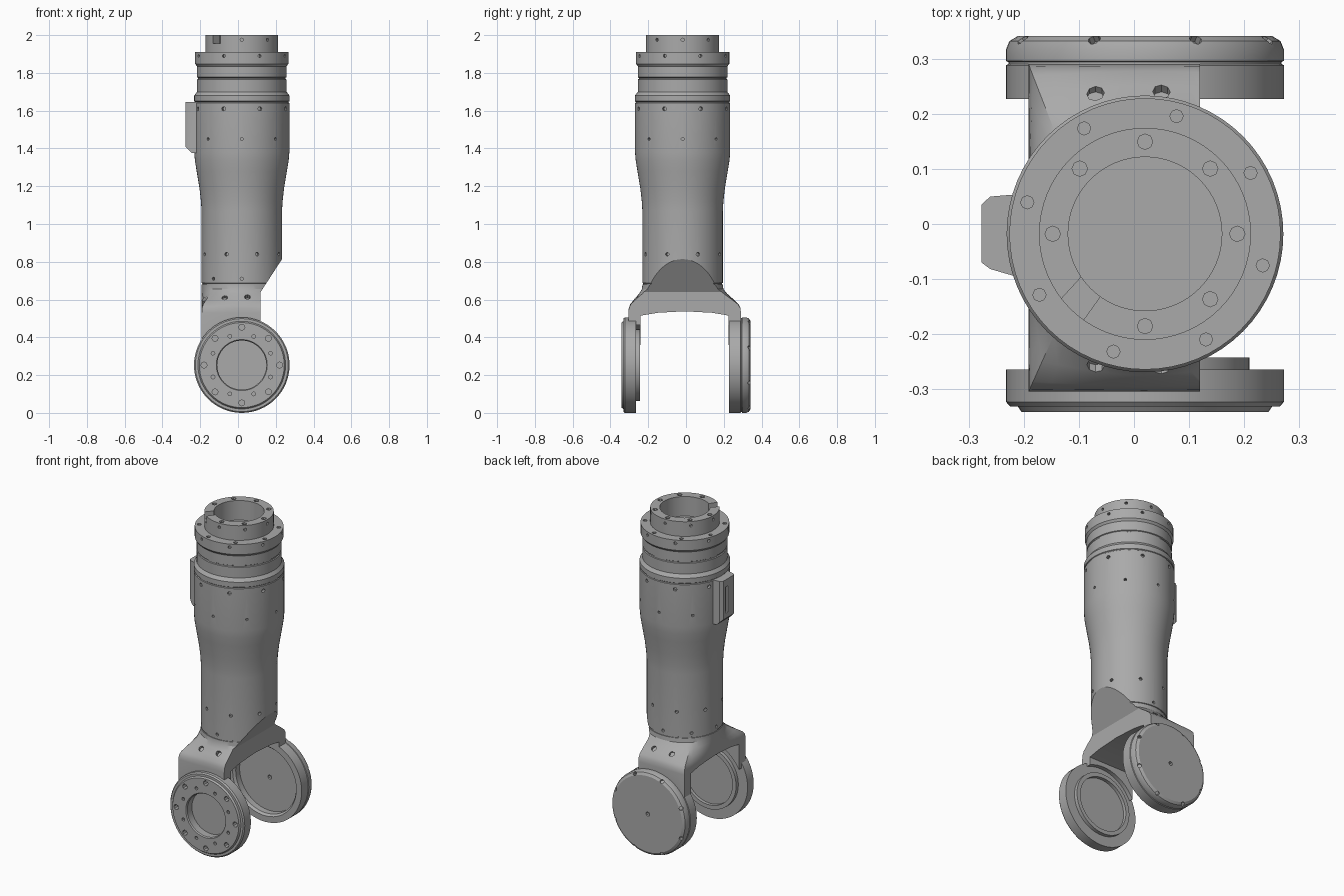
import bpy, bmesh, math
from mathutils import Vector

if "Cube" in bpy.data.objects:
    bpy.data.objects.remove(bpy.data.objects["Cube"])

CX, CY, CZ = 0.02, -0.018, 0.253      # column axis (x, y) and hinge axis height
SEG = 64

grey = bpy.data.materials.new("machine_grey")
grey.diffuse_color = (0.4, 0.4, 0.4, 1)
grey.use_nodes = True
grey.node_tree.nodes["Principled BSDF"].inputs["Base Color"].default_value = grey.diffuse_color


def make(name, bm):
    bmesh.ops.recalc_face_normals(bm, faces=bm.faces)
    me = bpy.data.meshes.new(name)
    bm.to_mesh(me)
    bm.free()
    me.materials.append(grey)
    ob = bpy.data.objects.new(name, me)
    bpy.context.collection.objects.link(ob)
    return ob


def skin(bm, rings):
    """Join rings of points (a one-point ring is a pole)."""
    vs = [[bm.verts.new(p) for p in ring] for ring in rings]
    for a, b in zip(vs, vs[1:]):
        n = max(len(a), len(b))
        for i in range(n):
            j = (i + 1) % n
            if len(a) == 1:
                bm.faces.new((a[0], b[i], b[j]))
            elif len(b) == 1:
                bm.faces.new((a[i], a[j], b[0]))
            else:
                bm.faces.new((a[i], a[j], b[j], b[i]))
    return vs


def lathe(name, profile, axis):
    """Revolve (radius, height) points about the column (Z) or hinge (Y)."""
    rings = []
    for r, h in profile:
        ring = []
        for k in range(SEG if r > 0 else 1):
            a = 2 * math.pi * k / SEG
            u, v = r * math.cos(a), r * math.sin(a)
            ring.append((CX + u, CY + v, h) if axis == 'Z' else (CX + u, h, CZ + v))
        rings.append(ring)
    bm = bmesh.new()
    skin(bm, rings)
    return make(name, bm)


def prism(name, pts, axis, lo, hi):
    """Extrude a 2D outline along an axis."""
    place = {'X': lambda a, b, h: (h, a, b), 'Y': lambda a, b, h: (a, h, b),
             'Z': lambda a, b, h: (a, b, h)}[axis]
    bm = bmesh.new()
    ends = skin(bm, [[place(a, b, h) for a, b in pts] for h in (lo, hi)])
    for e in ends:
        bm.faces.new(e)
    return make(name, bm)


def drills(name, holes):
    """Short cylinders (centre, direction, radius, depth) used as one cutter."""
    bm = bmesh.new()
    for c, d, r, depth in holes:
        q = Vector(d).to_track_quat('Z', 'Y').to_matrix().to_4x4()
        q.translation = Vector(c)
        bmesh.ops.create_cone(bm, cap_ends=True, segments=8, radius1=r, radius2=r,
                              depth=2 * depth, matrix=q)
    return make(name, bm)


def cut(ob, cutter):
    cutter.hide_render = True
    m = ob.modifiers.new("cut", 'BOOLEAN')
    m.operation, m.solver, m.object = 'DIFFERENCE', 'EXACT', cutter
    apply(ob, m)


def apply(ob, m):
    bpy.ops.object.select_all(action='DESELECT')
    bpy.context.view_layer.objects.active = ob
    ob.select_set(True)
    bpy.ops.object.modifier_apply(modifier=m.name)


def around(n, offset=0.0):
    for k in range(n):
        a = math.radians(offset) + 2 * math.pi * k / n
        yield math.cos(a), math.sin(a)


# Column: lower tube, flared sleeve, grooved collar and top socket
column = lathe("column", [
    (0, 0.68), (0.209, 0.68), (0.209, 0.686), (0.213, 0.688), (0.213, 1.07),
    (0.216, 1.12), (0.224, 1.19), (0.239, 1.28), (0.248, 1.335), (0.252, 1.38),
    (0.252, 1.640), (0.248, 1.643), (0.248, 1.647), (0.252, 1.65), (0.252, 1.68),
    (0.237, 1.70), (0.237, 1.765), (0.232, 1.768), (0.232, 1.774), (0.237, 1.777),
    (0.237, 1.835), (0.247, 1.848), (0.247, 1.91), (0.193, 1.91), (0.193, 2.0),
    (0.14, 2.0), (0.14, 1.88), (0, 1.88)], 'Z')

# Fork: loft from round tube to a wide rectangle
rings = []
for z, t in ((0.68, 0), (0.655, 0.03), (0.63, 0.25), (0.60, 0.6), (0.575, 0.87),
             (0.555, 0.97), (0.53, 1), (0.36, 1)):
    ring = []
    for c, s in around(SEG):
        m = max(abs(c), abs(s))
        rect = Vector((0.018 + 0.21 * c / m, -0.007 + 0.298 * s / m, z))
        ring.append(Vector((CX + 0.213 * c, CY + 0.213 * s, z)).lerp(rect, t))
    rings.append(ring)
bm = bmesh.new()
ends = skin(bm, rings)
bm.faces.new(ends[0])
bm.faces.new(ends[-1])
fork = make("fork", bm)

# Sloped relief on the +x side, fork opening and hinge clearance
relief = prism("relief_cutter", [(0.12, 0.2), (0.12, 0.64), (0.24, 0.825),
                                 (0.5, 0.825), (0.5, 0.2)], 'Y', -0.6, 0.6)
opening = prism("opening_cutter", [(-0.24, 0.2), (-0.24, 0.515), (-0.15, 0.53),
                                   (-0.007, 0.538), (0.14, 0.53), (0.226, 0.515),
                                   (0.226, 0.2)], 'X', -0.6, 0.6)
clearance = lathe("clearance_cutter", [(0, -0.6), (0.235, -0.6), (0.235, 0.6), (0, 0.6)], 'Y')
cut(column, relief)
for c in (relief, opening, clearance):
    cut(fork, c)

# Column screw holes, in rows round the axis
holes = []
for z, r, off, size in ((0.84, 0.213, 22.5, 0.010), (0.71, 0.213, 0, 0.009),
                        (1.45, 0.252, 0, 0.008), (1.61, 0.252, 22.5, 0.011),
                        (1.89, 0.247, 22.5, 0.009), (1.975, 0.193, 0, 0.009)):
    for c, s in around(8, off):
        if z < 0.8 and c > 0.3:
            continue
        holes.append(((CX + r * c, CY + r * s, z), (c, s, 0), size, 0.02))
for r, z, off, size in ((0.168, 2.0, 0, 0.014), (0.222, 1.91, 30, 0.012)):
    for c, s in around(8, off):
        holes.append(((CX + r * c, CY + r * s, z), (0, 0, 1), size, 0.015))
cut(column, drills("column_hole_cutter", holes))

# Notch in the top socket wall
cut(column, prism("notch_cutter", [(-0.145, -0.15), (-0.11, -0.20), (-0.06, -0.13),
                                   (-0.09, -0.09)], 'Z', 1.955, 2.05))

# Fork shoulder holes
cut(fork, drills("fork_hole_cutter", [
    ((x, -0.008 + s * 0.255, 0.615), (0, s, 1), 0.016, 0.025)
    for x in (-0.07, 0.05) for s in (-1, 1)]))

# Front hinge ring: open annulus outside, raised lip inside
front_hinge = lathe("front_hinge_ring", [
    (0, -0.29), (0.13, -0.29), (0.13, -0.335), (0.135, -0.342), (0.225, -0.342),
    (0.232, -0.332), (0.246, -0.332), (0.253, -0.324), (0.253, -0.265), (0.19, -0.265),
    (0.19, -0.243), (0.165, -0.243), (0.165, -0.263), (0, -0.263)], 'Y')
holes = [((CX + 0.2 * c, -0.342, CZ + 0.2 * s), (0, 1, 0), 0.016, 0.03) for c, s in around(8)]
holes += [((CX + 0.165 * c, -0.342, CZ + 0.165 * s), (0, 1, 0), 0.010, 0.02)
          for c, s in around(8, 22.5)]
cut(front_hinge, drills("front_hole_cutter", holes))

# Back hinge cover: flat dished plate with rounded rim
back_hinge = lathe("back_hinge_cover", [
    (0, 0.28), (0.205, 0.28), (0.205, 0.242), (0.216, 0.228), (0.253, 0.228),
    (0.253, 0.289), (0.249, 0.291), (0.249, 0.295), (0.253, 0.297), (0.253, 0.318),
    (0.247, 0.333), (0.232, 0.342), (0, 0.342)], 'Y')
holes = [((CX, 0.31, CZ), (0, 1, 0), 0.013, 0.1)]
holes += [((CX + 0.243 * c, 0.338, CZ + 0.243 * s), (c, 1, s), 0.012, 0.02)
          for c, s in around(8, 22.5)]
cut(back_hinge, drills("back_hole_cutter", holes))

# Connector box on the -x side of the sleeve
box = prism("side_connector", [(-0.20, 0.055), (-0.262, 0.05), (-0.278, 0.035),
                               (-0.278, -0.07), (-0.262, -0.082), (-0.20, -0.10)],
            'Z', 1.375, 1.645)
cut(box, prism("box_chamfer_cutter", [(-0.29, 1.42), (-0.23, 1.36), (-0.29, 1.36)],
               'Y', -0.2, 0.2))
cut(box, prism("box_slot_cutter", [(-0.30, -0.012), (-0.262, -0.012), (-0.262, 0.012),
                                   (-0.30, 0.012)], 'Z', 1.44, 1.60))

# Remove cutters and shade
for ob in list(bpy.data.objects):
    if ob.name.endswith("_cutter"):
        bpy.data.objects.remove(ob)
for ob in bpy.data.objects:
    bpy.ops.object.select_all(action='DESELECT')
    bpy.context.view_layer.objects.active = ob
    ob.select_set(True)
    bpy.ops.object.shade_smooth_by_angle(angle=math.radians(30))
